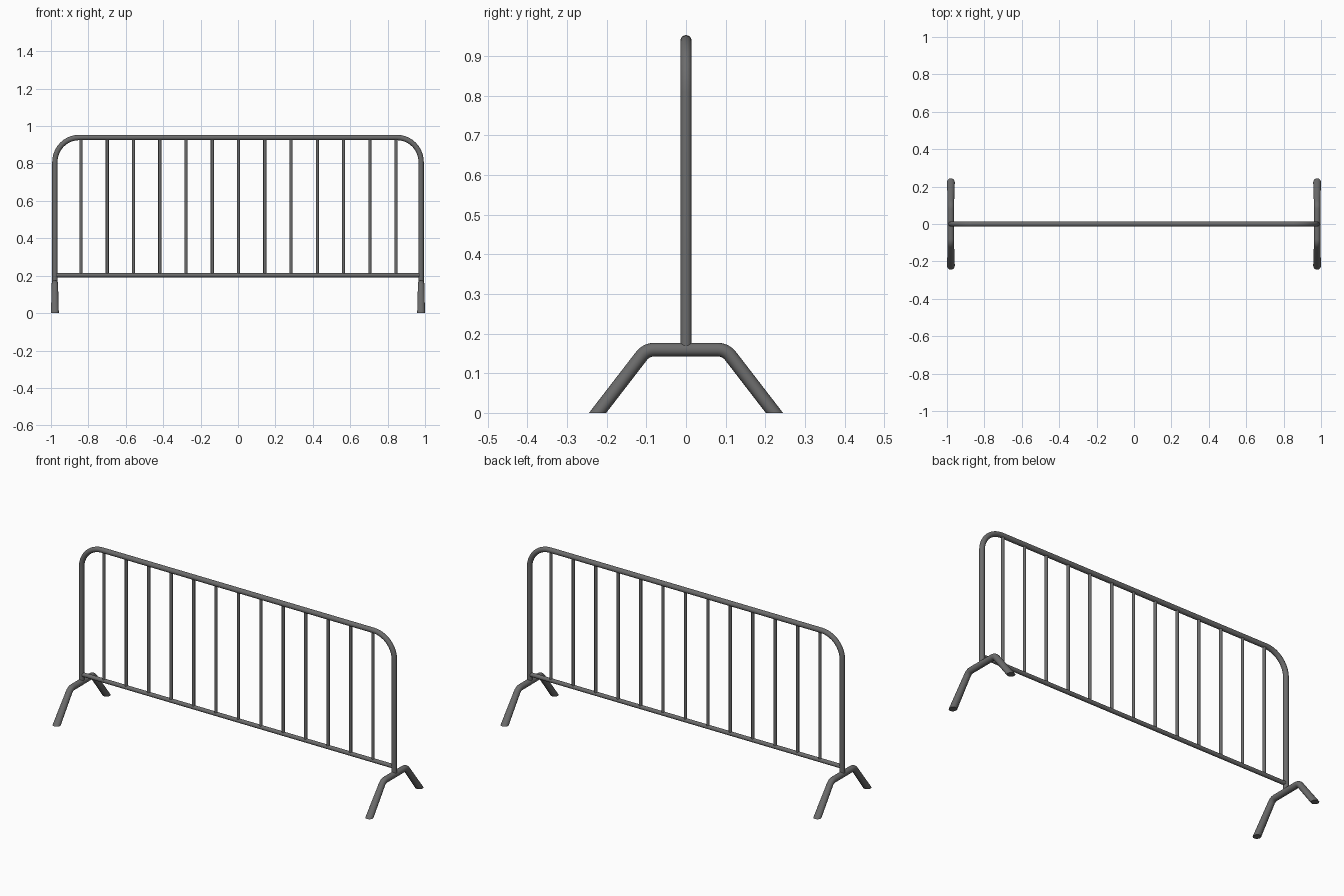
import bpy, bmesh, math
from mathutils import Vector

if "Cube" in bpy.data.objects:
    bpy.data.objects.remove(bpy.data.objects["Cube"])

# Dark grey steel
steel = bpy.data.materials.new("dark_steel")
steel.diffuse_color = (0.15, 0.15, 0.15, 1)
steel.use_nodes = True
steel.node_tree.nodes["Principled BSDF"].inputs["Base Color"].default_value = steel.diffuse_color


def rounded(points, radius, steps):
    """Round the inner corners of a polyline with circular arcs."""
    pts = [Vector(p) for p in points]
    path = [pts[0]]
    for a, b, c in zip(pts, pts[1:], pts[2:]):
        u, v = (a - b).normalized(), (c - b).normalized()
        half = u.angle(v) / 2
        centre = b + (u + v).normalized() * radius / math.sin(half)
        start = b + u * radius / math.tan(half) - centre
        end = b + v * radius / math.tan(half) - centre
        path += [centre + start.slerp(end, i / steps).normalized() * radius
                 for i in range(steps + 1)]
    return path + [pts[-1]]


def tube(name, path, radius, normal, sides=16, foot=False):
    """Sweep a circle along a flat path; foot=True cuts the ends level and flares them."""
    path = [Vector(p) for p in path]
    normal = Vector(normal)
    bm = bmesh.new()
    rings = []
    last = len(path) - 1
    for i, p in enumerate(path):
        before = (p - path[i - 1]).normalized() if i > 0 else Vector()
        after = (path[i + 1] - p).normalized() if i < last else Vector()
        t = (before + after).normalized()
        side = t.cross(normal)
        end = foot and i in (0, last)
        wide = radius * 1.22 if end else radius
        ring = []
        for k in range(sides):
            ang = 2 * math.pi * k / sides
            co = p + normal * wide * math.cos(ang) + side * radius * math.sin(ang)
            if end:
                co -= t * (co.z / t.z)
            ring.append(bm.verts.new(co))
        rings.append(ring)
    for a, b in zip(rings, rings[1:]):
        for k in range(sides):
            n = (k + 1) % sides
            bm.faces.new((a[k], a[n], b[n], b[k]))
    bm.faces.new(rings[0])
    bm.faces.new(rings[-1])
    bmesh.ops.recalc_face_normals(bm, faces=bm.faces)
    mesh = bpy.data.meshes.new(name)
    bm.to_mesh(mesh)
    bm.free()
    mesh.materials.append(steel)
    obj = bpy.data.objects.new(name, mesh)
    bpy.context.collection.objects.link(obj)
    bpy.ops.object.select_all(action='DESELECT')
    obj.select_set(True)
    bpy.context.view_layer.objects.active = obj
    bpy.ops.object.shade_smooth_by_angle(angle=math.radians(40))
    return obj


X = 0.979       # post centre line
TOP = 0.939     # top rail centre line
RAIL = 0.203    # bottom rail centre line

# Outer frame: two posts and the top rail in one bent tube
frame = [(-X, 0, 0.165), (-X, 0, TOP), (X, 0, TOP), (X, 0, 0.165)]
tube("outer_frame", rounded(frame, 0.13, 10), 0.0142, (0, 1, 0))

# Bottom rail
tube("bottom_rail", [(-X, 0, RAIL), (X, 0, RAIL)], 0.0115, (0, 1, 0))

# Upright bars
for i in range(13):
    x = (i - 6) * 0.1404 + 0.003
    tube(f"upright_bar_{i + 1}", [(x, 0, RAIL), (x, 0, TOP)], 0.0085, (0, 1, 0), 12)

# Bent feet, cut level with the ground
foot = [(0, -0.223, 0), (0, -0.1, 0.1595), (0, 0.1, 0.1595), (0, 0.223, 0)]
for name, x in (("left_foot", -X), ("right_foot", X)):
    obj = tube(name, rounded(foot, 0.04, 6), 0.0172, (1, 0, 0), foot=True)
    obj.location.x = x
